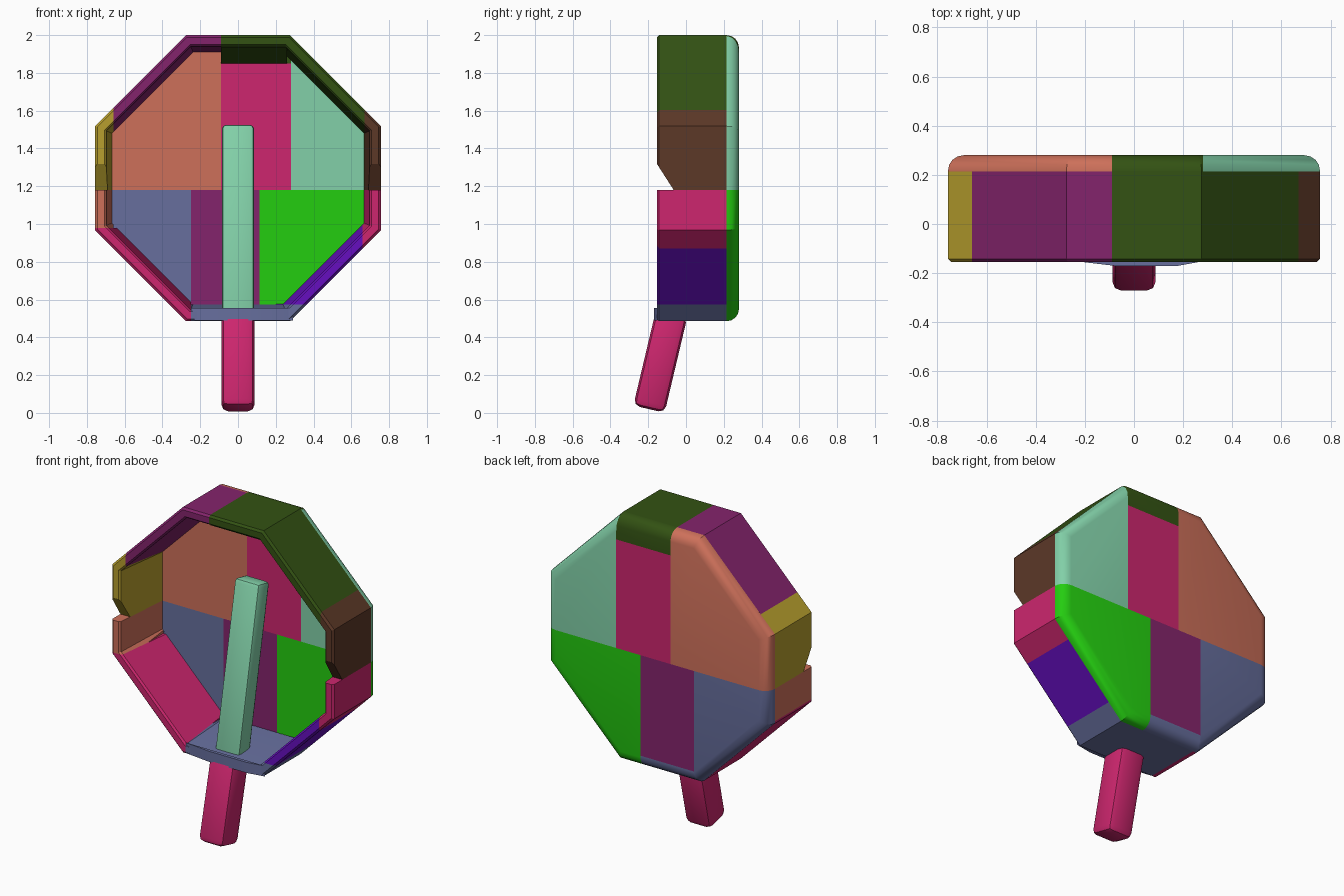
import bpy, bmesh, math
from mathutils import Vector

if "Cube" in bpy.data.objects:
    bpy.data.objects.remove(bpy.data.objects["Cube"])


def srgb(r, g, b):
    f = lambda c: c / 12.92 if c <= 0.04045 else ((c + 0.055) / 1.055) ** 2.4
    return (f(r / 255), f(g / 255), f(b / 255), 1)


MATS = {}
for name, rgb in {
    "mint": (130, 208, 168), "pink": (205, 38, 110), "orange": (205, 112, 90),
    "purple": (132, 36, 108), "slate blue": (103, 111, 158), "bright green": (36, 205, 16),
    "dark green": (51, 82, 19), "brown": (92, 56, 39), "yellow": (183, 159, 46),
    "violet": (102, 15, 192),
}.items():
    MATS[name] = bpy.data.materials.new(name)
    MATS[name].diffuse_color = srgb(*rgb)


def finish(bm, name, color):
    bmesh.ops.recalc_face_normals(bm, faces=bm.faces[:])
    me = bpy.data.meshes.new(name)
    bm.to_mesh(me)
    bm.free()
    me.materials.append(MATS[color])
    ob = bpy.data.objects.new(name, me)
    bpy.context.collection.objects.link(ob)
    bpy.ops.object.select_all(action='DESELECT')
    bpy.context.view_layer.objects.active = ob
    ob.select_set(True)
    bpy.ops.object.shade_smooth_by_angle(angle=math.radians(30))
    return ob


CZ, HALF, CORNER = 1.2425, 0.757, 0.275


def octagon(d):
    """Octagon outline (x, z) inset by d."""
    a, c = HALF - d, CORNER - 0.414 * d
    return [(a, -c), (a, c), (c, a), (-c, a), (-a, c), (-a, -c), (-c, -a), (c, -a)]


def shell():
    """Open-fronted octagonal cup with a rounded back rim."""
    prof = [(0.09, 0.215), (0.06, -0.143), (0.05, -0.154), (0.012, -0.154), (0, -0.142)]
    for i in range(5):
        t = math.pi / 2 * i / 4
        prof.append((0.064 * (1 - math.cos(t)), 0.216 + 0.064 * math.sin(t)))
    bm = bmesh.new()
    rings = [[bm.verts.new((x, y, z + CZ)) for x, z in octagon(d)] for d, y in prof]
    for r, s in zip(rings, rings[1:]):
        for i in range(8):
            j = (i + 1) % 8
            bm.faces.new((r[i], r[j], s[j], s[i]))
    bm.faces.new(rings[0])
    bm.faces.new(rings[-1])
    bmesh.ops.recalc_face_normals(bm, faces=bm.faces[:])
    return bm


def cut(bm, co, no):
    """Remove everything on the side the normal points to, and close the cut."""
    bmesh.ops.bisect_plane(bm, geom=bm.verts[:] + bm.edges[:] + bm.faces[:], dist=1e-5,
                           plane_co=co, plane_no=no, clear_outer=True)
    edges = [e for e in bm.edges if e.is_boundary]
    if edges:
        bmesh.ops.holes_fill(bm, edges=edges, sides=0)


SPLIT = 0.2145   # depth where the walls meet the back plate


def piece(name, color, x0=None, x1=None, z0=None, z1=None, back=False, slant=False):
    bm = shell()
    for axis, lo, hi in (((1, 0, 0), x0, x1), ((0, 0, 1), z0, z1)):
        n = Vector(axis)
        if lo is not None:
            cut(bm, n * lo, -n)
        if hi is not None:
            cut(bm, n * hi, n)
    cut(bm, (0, SPLIT, 0), (0, -1 if back else 1, 0))
    if slant:   # angled lower front corner
        cut(bm, (0, -0.155, 1.32), (0, -0.14, -0.09))
    return finish(bm, name, color)


# back plate panels
MID = 1.18
piece("back_panel_upper_left", "orange", x1=-0.09, z0=MID, back=True)
piece("back_panel_upper_middle", "pink", x0=-0.09, x1=0.28, z0=MID, z1=1.85, back=True)
piece("back_panel_upper_right", "mint", x0=0.28, z0=MID, back=True)
piece("back_panel_lower_left", "slate blue", x1=-0.25, z1=MID, back=True)
piece("back_panel_lower_middle", "purple", x0=-0.25, x1=0.115, z0=0.56, z1=MID, back=True)
piece("back_panel_lower_right", "bright green", x0=0.115, z1=MID, back=True)
piece("back_rim_top", "dark green", x0=-0.09, x1=0.28, z0=1.85, back=True)
piece("back_rim_bottom", "slate blue", x0=-0.25, x1=0.115, z1=0.56, back=True)

# surrounding walls
piece("wall_top_left", "purple", x0=-0.66, x1=-0.09, z0=MID)
piece("wall_top_right", "dark green", x0=-0.09, x1=0.67, z0=MID)
piece("wall_left_upper", "yellow", x1=-0.66, z0=MID, slant=True)
piece("wall_right_upper", "brown", x0=0.67, z0=MID, slant=True)
piece("wall_left_lower", "orange", x1=-0.66, z0=0.98, z1=MID)
piece("wall_right_lower", "pink", x0=0.66, z1=MID)
piece("wall_bottom_left", "pink", x1=-0.25, z1=0.98)
piece("wall_bottom_right", "violet", x0=0.2, x1=0.66, z0=0.575, z1=MID)
piece("floor", "slate blue", x0=-0.25, z1=0.575)


def prism(name, color, pts, offset):
    """Extrude a flat outline by an offset vector."""
    bm = bmesh.new()
    f = bm.faces.new([bm.verts.new(p) for p in pts])
    res = bmesh.ops.extrude_face_region(bm, geom=[f])
    bmesh.ops.translate(bm, vec=offset,
                        verts=[v for v in res["geom"] if isinstance(v, bmesh.types.BMVert)])
    return finish(bm, name, color)


# sloping underside of the top wall, and bulging front of the floor
prism("top_wall_wedge", "dark green",
      [(-0.09, -0.14, 1.95), (-0.09, -0.14, 1.935), (-0.09, 0.214, 1.85), (-0.09, 0.214, 1.95)],
      (0.35, 0, 0))
prism("floor_lip", "slate blue",
      [(-0.25, -0.15, 0.49), (-0.08, -0.17, 0.49), (0.18, -0.17, 0.49), (0.29, -0.15, 0.49)],
      (0, 0, 0.065))


def beam(name, color, p0, p1, width, depth, bevel):
    """Bevelled bar between two points."""
    p0, p1 = Vector(p0), Vector(p1)
    d = p1 - p0
    bm = bmesh.new()
    bmesh.ops.create_cube(bm, size=1)
    bmesh.ops.scale(bm, vec=(width, depth, d.length), verts=bm.verts[:])
    bmesh.ops.bevel(bm, geom=bm.edges[:], offset=bevel, segments=2, profile=0.5,
                    affect='EDGES')
    ob = finish(bm, name, color)
    ob.location = (p0 + p1) / 2
    ob.rotation_euler = (-math.atan2(d.y, d.z), 0, 0)
    return ob


# grip below and leaning post inside
beam("grip", "pink", (0, -0.196, 0.02), (0, -0.075, 0.53), 0.175, 0.17, 0.035)
beam("inner_post", "mint", (0, -0.06, 0.5), (0, 0.14, 1.518), 0.17, 0.115, 0.022)

for m in bpy.data.materials:
    if m.users and not m.is_grease_pencil:
        m.use_nodes = True
        m.node_tree.nodes["Principled BSDF"].inputs["Base Color"].default_value = m.diffuse_color
